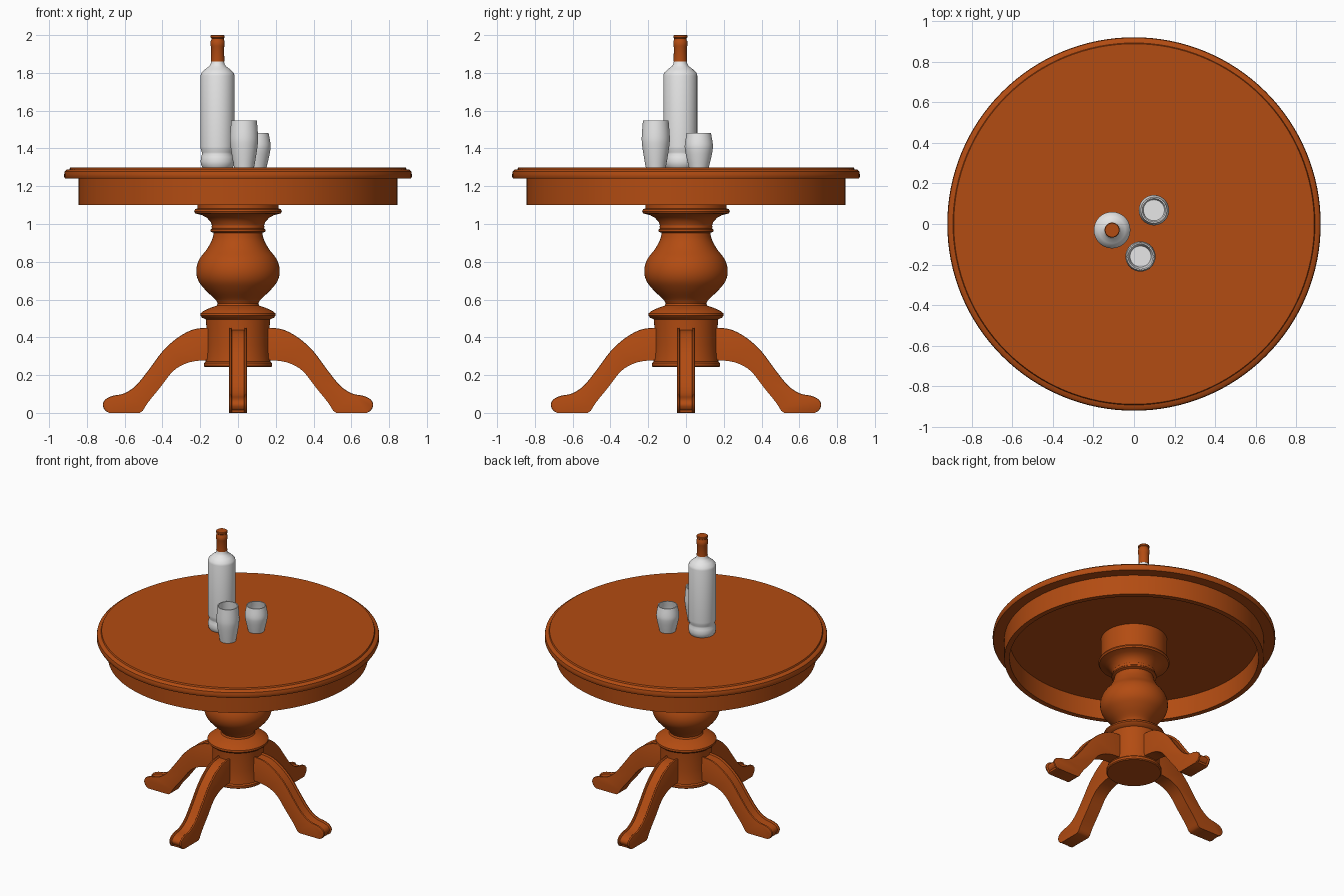
import bpy, bmesh, math
from mathutils import Vector

if "Cube" in bpy.data.objects:
    bpy.data.objects.remove(bpy.data.objects["Cube"])


def material(name, rgb):
    m = bpy.data.materials.new(name)
    m.diffuse_color = (*rgb, 1)
    m.use_nodes = True
    m.node_tree.nodes["Principled BSDF"].inputs["Base Color"].default_value = m.diffuse_color
    return m


WOOD = material("orange brown wood", (0.45, 0.072, 0.006))
GLASS = material("pale grey glass", (0.8, 0.8, 0.8))


def finish(name, bm, mat, angle=35):
    bmesh.ops.recalc_face_normals(bm, faces=bm.faces)
    me = bpy.data.meshes.new(name)
    bm.to_mesh(me)
    bm.free()
    me.materials.append(mat)
    ob = bpy.data.objects.new(name, me)
    bpy.context.collection.objects.link(ob)
    bpy.ops.object.select_all(action='DESELECT')
    ob.select_set(True)
    bpy.context.view_layer.objects.active = ob
    bpy.ops.object.shade_smooth_by_angle(angle=math.radians(angle))
    return ob


def lathe(name, profile, mat, at=(0, 0, 0), n=64, closed=False):
    """Revolve (radius, z) points; radius 0 becomes a single pole vertex."""
    bm = bmesh.new()
    rings = []
    for r, z in profile:
        k = n if r > 0 else 1
        rings.append([bm.verts.new((at[0] + r * math.cos(2 * math.pi * i / n),
                                    at[1] + r * math.sin(2 * math.pi * i / n),
                                    at[2] + z)) for i in range(k)])
    pairs = list(zip(rings, rings[1:]))
    if closed:
        pairs.append((rings[-1], rings[0]))
    for a, b in pairs:
        for i in range(n):
            j = (i + 1) % n
            quad = [a[i % len(a)], a[j % len(a)], b[j % len(b)], b[i % len(b)]]
            bm.faces.new(list(dict.fromkeys(quad)))
    return finish(name, bm, mat)


def smooth_path(pts, steps=4):
    """Catmull-Rom curve through the points."""
    p = [Vector(q) for q in pts]
    p = [2 * p[0] - p[1]] + p + [2 * p[-1] - p[-2]]
    out = []
    for a, b, c, d in zip(p, p[1:], p[2:], p[3:]):
        for s in range(steps):
            t = s / steps
            out.append(0.5 * (2 * b + (c - a) * t + (2 * a - 5 * b + 4 * c - d) * t * t
                              + (3 * b - a - 3 * c + d) * t ** 3))
    return [tuple(v) for v in out + [p[-2]]]


# Table top with stepped rounded rim, and hollow apron
lathe("table_top", [(0, 1.3), (0.888, 1.3), (0.892, 1.29), (0.908, 1.287), (0.917, 1.279),
                    (0.92, 1.265), (0.92, 1.248), (0.915, 1.24), (0, 1.24)], WOOD, n=128)
lathe("apron", [(0.845, 1.10), (0.845, 1.245), (0.81, 1.245), (0.81, 1.10)],
      WOOD, n=128, closed=True)

# Turned pedestal
vase = smooth_path([(0.128, 0.953), (0.138, 0.915), (0.165, 0.866), (0.205, 0.813), (0.221, 0.755),
                    (0.21, 0.7), (0.172, 0.65), (0.122, 0.602), (0.107, 0.58)])
lathe("pedestal", [(0, 1.245), (0.215, 1.245), (0.215, 1.083), (0.228, 1.078), (0.232, 1.067),
                   (0.226, 1.056), (0.19, 1.047), (0.165, 1.033), (0.145, 1.012), (0.138, 0.992),
                   (0.14, 0.985), (0.138, 0.976), (0.146, 0.97), (0.146, 0.96)] + vase +
      [(0.112, 0.568), (0.15, 0.555), (0.185, 0.538), (0.198, 0.527), (0.2, 0.515),
       (0.19, 0.504), (0.17, 0.495), (0.167, 0.45), (0.165, 0.36), (0.168, 0.3), (0.172, 0.272),
       (0.18, 0.264), (0.18, 0.248), (0.174, 0.242), (0, 0.242)], WOOD)

# Curved leg outline as (distance from axis, height)
upper = smooth_path([(0.1, 0.45), (0.18, 0.45), (0.25, 0.437), (0.328, 0.392), (0.4, 0.325),
                     (0.46, 0.245), (0.535, 0.15), (0.6, 0.104), (0.66, 0.091), (0.7, 0.073),
                     (0.716, 0.043), (0.703, 0.012), (0.68, 0.0)], 3)
lower = [(0.52, 0.0)] + smooth_path([(0.505, 0.01), (0.475, 0.057), (0.41, 0.137), (0.345, 0.22),
                                     (0.275, 0.262), (0.2, 0.277), (0.1, 0.28)], 3)
# Cross-section layers: (sideways position, inset); the top has a sunken middle panel
half = [(-0.048, 0.007), (-0.046, 0.002), (-0.042, 0), (-0.037, 0), (-0.034, 0.003), (-0.032, 0.011)]
layers = half + [(-s, d) for s, d in reversed(half)]


def leg(name, angle):
    bm = bmesh.new()
    pts = [Vector(p) for p in upper + lower]
    n = len(pts)
    c, s = math.cos(angle), math.sin(angle)
    rings = []
    for y, d in layers:
        ring = []
        for i, p in enumerate(pts):
            t = (pts[min(i + 1, n - 1)] - pts[max(i - 1, 0)]).normalized()
            inset = d if i < len(upper) - 2 else 0
            q = p + inset * Vector((t.y, -t.x))
            ring.append(bm.verts.new((q.x * c - y * s, q.x * s + y * c, q.y)))
        rings.append(ring)
    for a, b in zip(rings, rings[1:]):
        for i in range(n):
            j = (i + 1) % n
            bm.faces.new((a[i], a[j], b[j], b[i]))
    bm.faces.new(rings[0])
    bm.faces.new(rings[-1])
    return finish(name, bm, WOOD)


for k, side in enumerate(("right", "back", "left", "front")):
    leg(side + "_leg", k * math.pi / 2)

# Bottle and its capped neck
spot = (-0.108, -0.03, 1.3)
lathe("bottle", [(0, 0), (0.08, 0), (0.087, 0.012), (0.09, 0.03), (0.088, 0.055), (0.082, 0.07),
                 (0.083, 0.08), (0.089, 0.095), (0.09, 0.11), (0.09, 0.485), (0.086, 0.5),
                 (0.065, 0.52), (0.045, 0.535), (0.037, 0.547), (0.034, 0.562), (0, 0.562)],
      GLASS, spot, 48)
lathe("bottle_cap", [(0, 0.56), (0.036, 0.56), (0.034, 0.635), (0.037, 0.643), (0.037, 0.668),
                     (0.033, 0.674), (0.033, 0.683), (0.037, 0.687), (0.037, 0.697),
                     (0.034, 0.7), (0, 0.7)], WOOD, spot, 32)


# Barrel-shaped drinking glasses
def tumbler(name, x, y, h, top):
    outer = smooth_path([(0.053, 0), (0.064, 0.25 * h), (0.073, 0.5 * h), (0.074, 0.68 * h), (top, h)])
    inner = [(r - 0.007, z) for r, z in reversed(outer) if z > 0.12 * h]
    lathe(name, [(0, 0)] + outer + inner + [(0, inner[-1][1])], GLASS, (x, y, 1.3), 40)


tumbler("tall_glass", 0.032, -0.16, 0.247, 0.068)
tumbler("short_glass", 0.098, 0.068, 0.182, 0.064)
